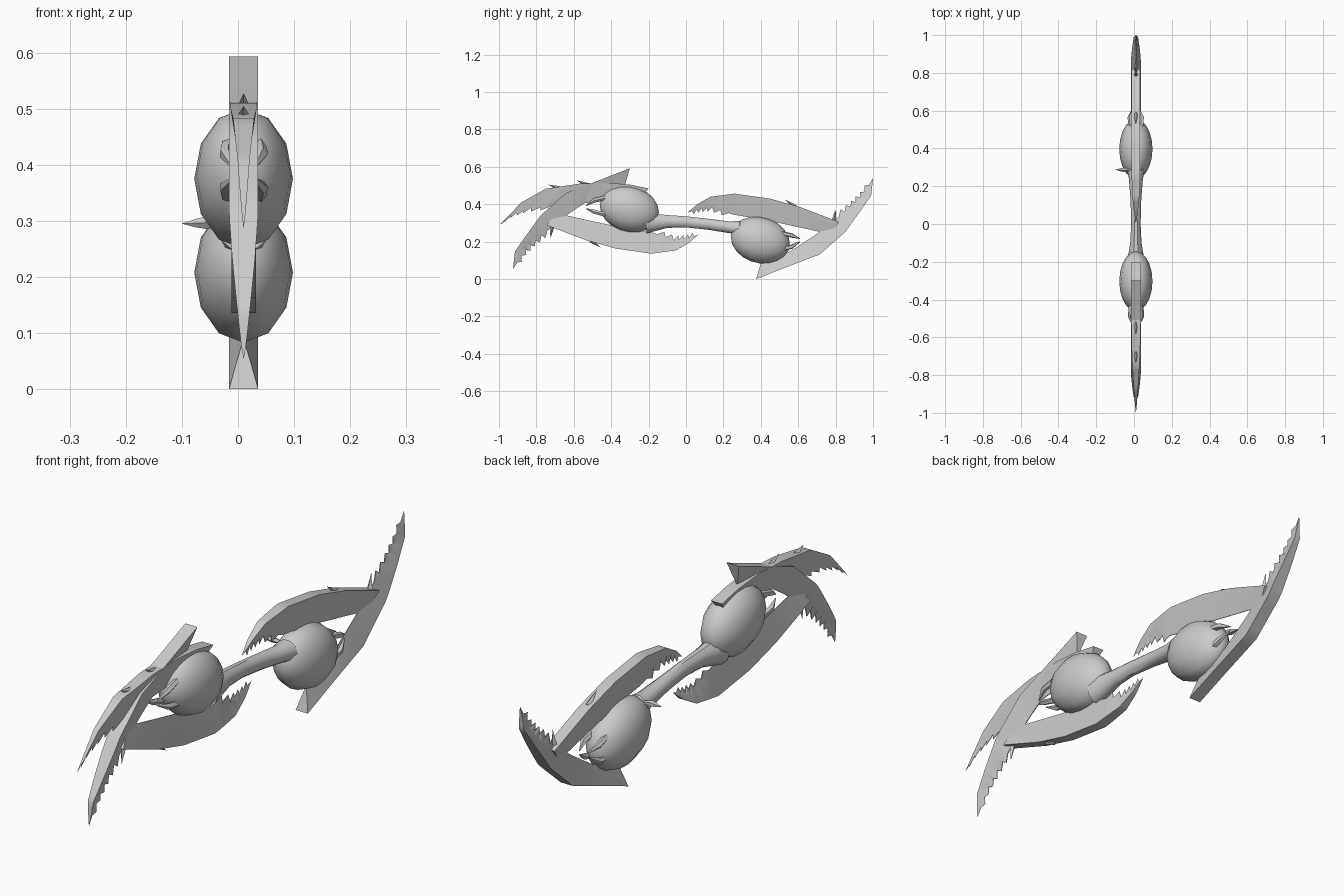
import bpy, bmesh, math
from mathutils import Vector

if "Cube" in bpy.data.objects:
    bpy.data.objects.remove(bpy.data.objects["Cube"])

CX = 0.01                      # middle plane of the weapon
TURN = (0.075, 0.593)          # half-turn sum for (y, z)

steel = bpy.data.materials.new("light_grey_steel")
steel.diffuse_color = (0.6, 0.6, 0.6, 1)
steel.use_nodes = True
steel.node_tree.nodes["Principled BSDF"].inputs["Base Color"].default_value = steel.diffuse_color


def finish(name, bm, angle=35):
    bmesh.ops.recalc_face_normals(bm, faces=bm.faces)
    me = bpy.data.meshes.new(name)
    bm.to_mesh(me)
    bm.free()
    me.materials.append(steel)
    ob = bpy.data.objects.new(name, me)
    bpy.context.collection.objects.link(ob)
    bpy.ops.object.select_all(action='DESELECT')
    ob.select_set(True)
    bpy.context.view_layer.objects.active = ob
    bpy.ops.object.shade_smooth_by_angle(angle=math.radians(angle))
    return ob


def skin(name, rings, angle=35):
    """Closed loft through rings of points."""
    bm = bmesh.new()
    vs = [[bm.verts.new(p) for p in r] for r in rings]
    n = len(vs[0])
    for a, b in zip(vs, vs[1:]):
        for i in range(n):
            j = (i + 1) % n
            bm.faces.new((a[i], a[j], b[j], b[i]))
    bm.faces.new(vs[0])
    bm.faces.new(vs[-1])
    bmesh.ops.remove_doubles(bm, verts=bm.verts, dist=0.0004)
    return finish(name, bm, angle)


def turned(pts):
    return [(TURN[0] - y, TURN[1] - z) for y, z in pts]


def sample(pts, t):
    f = t * (len(pts) - 1)
    i = min(int(f), len(pts) - 2)
    return Vector(pts[i]).lerp(Vector(pts[i + 1]), f - i)


def blade(name, spine, edge, half, teeth, depth, n=30):
    """Blade from tip to butt: thick spine, hollow sides, toothed thin edge."""
    tip = Vector(spine[0])
    rings = []
    for k in range(n + 1):
        t = k / n
        s, e = sample(spine, t), sample(edge, t)
        if teeth[0] < t < teeth[1] and k % 2:
            e += (e - s).normalized() * depth + (tip - e).normalized() * depth * 0.7
        m = s.lerp(e, 0.5)
        w = half * min(1, 2.2 * t) ** 0.8
        rings.append([(CX - w, *s), (CX + w, *s), (CX + w * 0.55, *m),
                      (CX + w * 0.06, *e), (CX - w * 0.06, *e), (CX - w * 0.55, *m)])
    return skin(name, rings)


# Inner hooked blades that curl over each orb
hook_spine = [(.008, .355), (.06, .40), (.13, .44), (.26, .457), (.45, .43), (.61, .385), (.82, .305)]
hook_edge = [(.008, .355), (.07, .378), (.14, .385), (.25, .345), (.43, .315), (.59, .28), (.77, .24)]
blade("back_hook_blade", hook_spine, hook_edge, .022, (.05, .5), .02)
blade("front_hook_blade", turned(hook_spine), turned(hook_edge), .022, (.05, .5), .02)

# Long outer blades
long_spine = [(1.0, .54), (.99, .447), (.93, .36), (.85, .25), (.714, .131), (.527, .06), (.375, .0)]
long_edge = [(1.0, .54), (.945, .45), (.88, .385), (.80, .32), (.69, .235), (.56, .15), (.40, .085)]
blade("back_long_blade", long_spine, long_edge, .026, (.08, .5), .022)
blade("front_long_blade", turned(long_spine), turned(long_edge), .026, (.08, .5), .022)

# Third, upper front blade
blade("front_upper_blade",
      [(-1.0, .286), (-.88, .41), (-.75, .483), (-.57, .51), (-.42, .515), (-.3, .505), (-.2, .485)],
      [(-1.0, .286), (-.92, .35), (-.83, .38), (-.70, .39), (-.55, .405), (-.4, .42), (-.25, .42)],
      .024, (.05, .5), .02)

# Faceted orbs, poles along y
for name, y, z in (("front_orb", -.303, .375), ("back_orb", .397, .208)):
    rings = []
    for k in range(11):
        a = math.pi * k / 10
        r = math.sin(a)
        rings.append([(CX + .088 * r * math.cos(2 * math.pi * i / 12),
                       y - .158 * math.cos(a),
                       z + .018 * math.cos(a) + .125 * r * math.sin(2 * math.pi * i / 12))
                      for i in range(12)])
    skin(name, rings, 50)

# Waisted grip with flared ends
grip = [(-.21, .30, .058, .05), (-.15, .304, .046, .038), (-.10, .308, .036, .030),
        (0, .306, .031, .025), (.12, .293, .031, .028), (.24, .276, .033, .037),
        (.285, .272, .042, .046), (.32, .262, .02, .02)]
skin("grip", [[(CX + rx * math.cos(math.pi * i / 5), y, z + rz * math.sin(math.pi * i / 5))
               for i in range(10)] for y, z, rz, rx in grip], 40)


def spike(name, path, radii, sides=5):
    """Tapered spike through a few points."""
    path = [Vector(p) for p in path]
    rings = []
    for k, (p, r) in enumerate(zip(path, radii)):
        d = path[min(k + 1, len(path) - 1)] - path[max(k - 1, 0)]
        q = d.to_track_quat('Z', 'Y')
        rings.append([p + q @ Vector((r * math.cos(2 * math.pi * i / sides),
                                      r * math.sin(2 * math.pi * i / sides), 0)) for i in range(sides)])
    skin(name, rings)


# Side spike on the grip
spike("grip_side_spike", [(-.02, .288, .294), (-.055, .288, .297), (-.075, .288, .296), (-.1, .288, .295)],
      [.006, .012, .008, .0])

# Small claws clasping the outer end of each orb
for sx, side in ((-1, "left"), (1, "right")):
    for up, level in ((1, "upper"), (-1, "lower")):
        p = [(-.43, .39 + up * .045), (-.49, .39 + up * .03), (-.535, .385 + up * .008)]
        xs = [CX + sx * w for w in (.028, .032, .018)]
        for end, q in (("front", p), ("back", turned(p))):
            spike(f"{end}_{level}_{side}_claw", [(x, *c) for x, c in zip(xs, q)], [.012, .012, .002])

# Barbs along the backs of the blades
barbs = [((-.52, .50), (-.585, .528)), ((-.68, .485), (-.735, .505)),
         ((.79, .31), (.80, .375)), ((.585, .385), (.53, .425))]
barbs += [tuple(turned(b)) for b in barbs[2:]]
for i, (a, b) in enumerate(barbs):
    spike(f"barb_{i + 1}", [(CX, *a), (CX, *b)], [.013, .0], 4)
